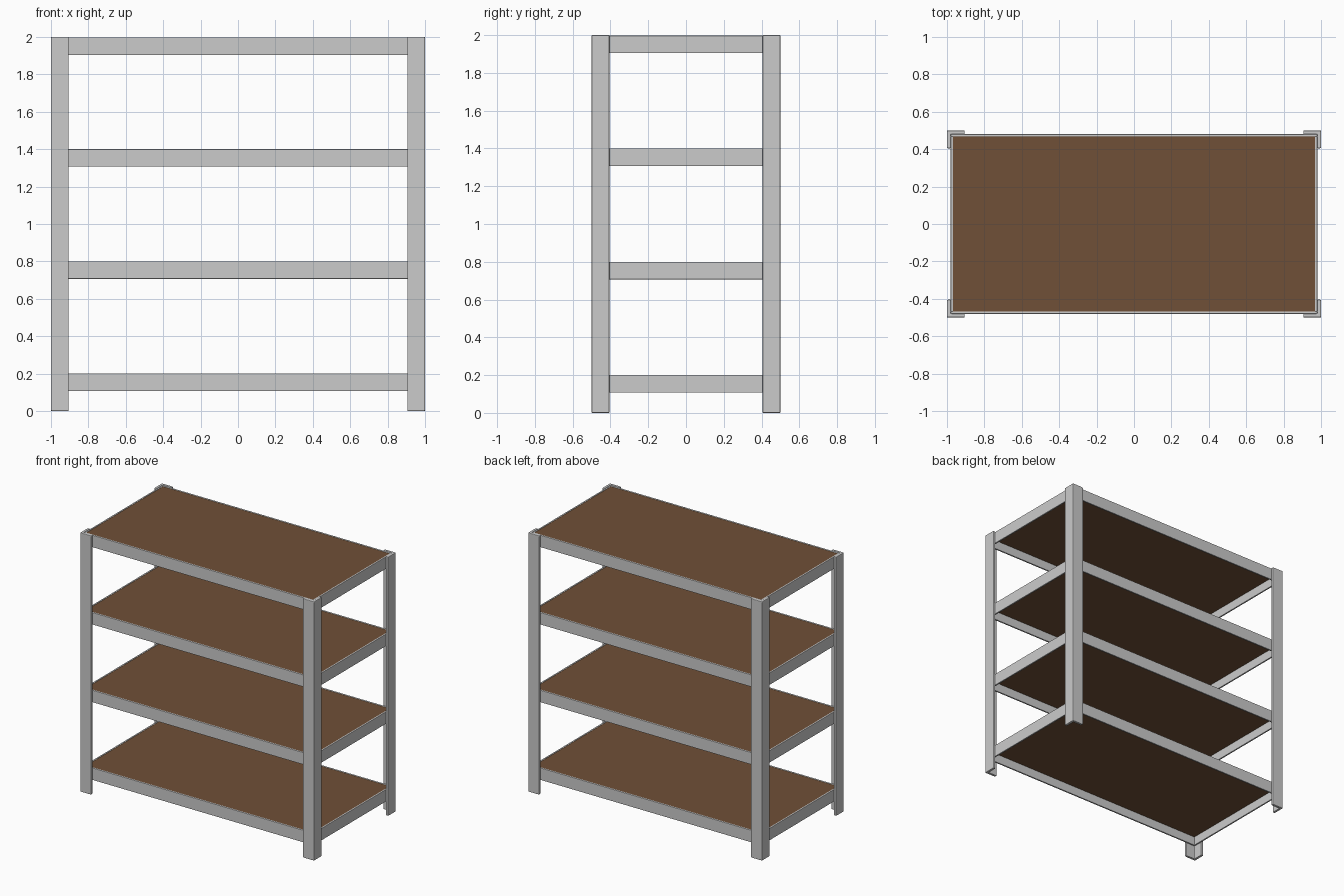
import bpy, bmesh

if "Cube" in bpy.data.objects:
    bpy.data.objects.remove(bpy.data.objects["Cube"])

HX, HY, H = 1.0, 0.5, 2.0     # half width, half depth, height
POST_W, POST_T = 0.095, 0.02  # angle-post flange width and thickness
BEAM_H, BEAM_T = 0.093, 0.012
LEVELS = (0.2, 0.8, 1.4, 1.997)

wood = bpy.data.materials.new("wood")
wood.diffuse_color = (0.16, 0.08, 0.038, 1)
wood.use_nodes = True
wood.node_tree.nodes["Principled BSDF"].inputs["Base Color"].default_value = wood.diffuse_color


def finish(name, bm, bevel=0.0, mat=None):
    bmesh.ops.recalc_face_normals(bm, faces=bm.faces)
    me = bpy.data.meshes.new(name)
    bm.to_mesh(me)
    bm.free()
    ob = bpy.data.objects.new(name, me)
    bpy.context.collection.objects.link(ob)
    if mat:
        me.materials.append(mat)
    if bevel:
        mod = ob.modifiers.new("edge_bevel", 'BEVEL')
        mod.width = bevel
        mod.segments = 2
    return ob


def extrude_profile(name, pts, z0, z1, bevel):
    bm = bmesh.new()
    face = bm.faces.new([bm.verts.new((x, y, z0)) for x, y in pts])
    res = bmesh.ops.extrude_face_region(bm, geom=[face])
    verts = [g for g in res["geom"] if isinstance(g, bmesh.types.BMVert)]
    bmesh.ops.translate(bm, verts=verts, vec=(0, 0, z1 - z0))
    return finish(name, bm, bevel)


def box(name, lo, hi, bevel=0.0, mat=None):
    bm = bmesh.new()
    bmesh.ops.create_cube(bm, size=1)
    for v in bm.verts:
        v.co = [(a + b) / 2 + c * (b - a) for a, b, c in zip(lo, hi, v.co)]
    return finish(name, bm, bevel, mat)


# L-section corner posts
L = [(0, 0), (POST_W, 0), (POST_W, POST_T), (POST_T, POST_T),
     (POST_T, POST_W), (0, POST_W)]
for sx, xn in ((-1, "left"), (1, "right")):
    for sy, yn in ((-1, "front"), (1, "back")):
        pts = [(sx * (HX - x), sy * (HY - y)) for x, y in L]
        extrude_profile(f"{yn}_{xn}_post", pts, 0, H, 0.005)

# Shelves: thin beams inside the posts, with a wooden board between them
ox, oy = HX - POST_T, HY - POST_T
ix, iy = ox - BEAM_T, oy - BEAM_T
for i, top in enumerate(LEVELS, 1):
    bot = top - BEAM_H
    for s, n in ((-1, "front"), (1, "back")):
        y0, y1 = sorted((s * iy, s * oy))
        box(f"{n}_beam_{i}", (-ox, y0, bot), (ox, y1, top), 0.002)
    for s, n in ((-1, "left"), (1, "right")):
        x0, x1 = sorted((s * ix, s * ox))
        box(f"{n}_beam_{i}", (x0, -iy, bot), (x1, iy, top), 0.002)
    box(f"shelf_board_{i}", (-ix, -iy, top - 0.025), (ix, iy, top - 0.002), mat=wood)
